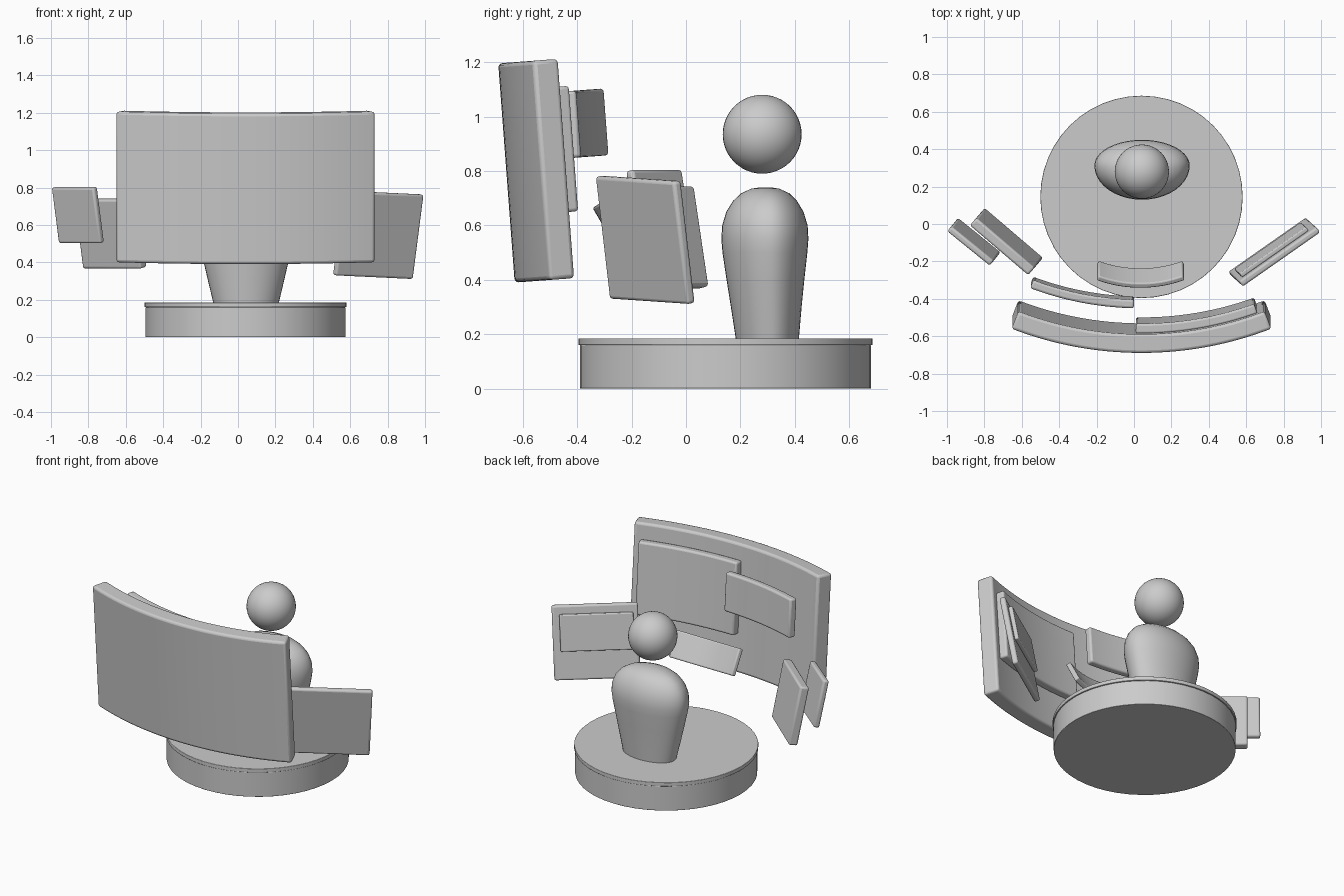
import bpy, bmesh
from math import sin, cos, pi, radians, copysign
from mathutils import Matrix, Vector, Euler

if "Cube" in bpy.data.objects:
    bpy.data.objects.remove(bpy.data.objects["Cube"])


def finish(name, bm, matrix=Matrix(), bevel=0.0):
    bmesh.ops.recalc_face_normals(bm, faces=bm.faces)
    me = bpy.data.meshes.new(name)
    bm.to_mesh(me)
    bm.free()
    ob = bpy.data.objects.new(name, me)
    bpy.context.collection.objects.link(ob)
    ob.matrix_world = matrix
    if bevel:
        m = ob.modifiers.new("bevel", 'BEVEL')
        m.width = bevel
        m.segments = 3
        m.limit_method = 'ANGLE'
        m.angle_limit = radians(40)
    bpy.ops.object.select_all(action='DESELECT')
    ob.select_set(True)
    bpy.context.view_layer.objects.active = ob
    bpy.ops.object.shade_smooth_by_angle(angle=radians(35))
    return ob


def loft(bm, rings, closed=False):
    """Skin a list of point rings; cap the ends unless closed."""
    vs = [[bm.verts.new(p) for p in r] for r in rings]
    n = len(vs[0])
    for a, b in zip(vs, vs[1:]):
        for i in range(n):
            j = (i + 1) % n
            bm.faces.new((a[i], a[j], b[j], b[i]))
    bm.faces.new(vs[0])
    bm.faces.new(vs[-1])


def place(loc, rot):
    return Matrix.Translation(loc) @ Euler([radians(a) for a in rot]).to_matrix().to_4x4()


def curved_panel(name, matrix, arc_r, r_out, r_in, a0, a1, z0, z1, bevel, n=20):
    """Slab bent around an axis that lies arc_r behind the local origin."""
    bm = bmesh.new()
    rings = []
    for i in range(n + 1):
        a = a0 + (a1 - a0) * i / n
        rings.append([(r * sin(a), arc_r - r * cos(a), z)
                      for r, z in ((r_out, z0), (r_in, z0), (r_in, z1), (r_out, z1))])
    loft(bm, rings)
    return finish(name, bm, matrix, bevel)


def flat_panel(name, matrix, size, offset=(0, 0, 0), bevel=0.012):
    bm = bmesh.new()
    bmesh.ops.create_cube(bm, size=1)
    bmesh.ops.scale(bm, vec=size, verts=bm.verts)
    bmesh.ops.translate(bm, vec=offset, verts=bm.verts)
    return finish(name, bm, matrix, bevel)


# round platform with a thin lip
for name, r, z0, z1 in (("platform", 0.535, 0, 0.16), ("platform_lip", 0.541, 0.16, 0.185)):
    bm = bmesh.new()
    bmesh.ops.create_cone(bm, cap_ends=True, segments=48, radius1=r, radius2=r, depth=z1 - z0)
    finish(name, bm, Matrix.Translation((0.04, 0.145, (z0 + z1) / 2)), 0.003)

# figure torso: z, front y, back y, half width
sections = ((0.183, 0.183, 0.415, 0.175), (0.30, 0.165, 0.425, 0.203),
            (0.40, 0.149, 0.435, 0.226), (0.50, 0.134, 0.446, 0.248),
            (0.55, 0.130, 0.450, 0.255), (0.60, 0.133, 0.447, 0.251),
            (0.65, 0.148, 0.432, 0.232), (0.69, 0.173, 0.408, 0.198),
            (0.718, 0.203, 0.38, 0.152), (0.735, 0.24, 0.342, 0.09),
            (0.74, 0.275, 0.31, 0.03))
bm = bmesh.new()
rings = []
for z, yf, yb, hw in sections:
    mid = yf + (yb - yf) * 0.57
    ring = []
    for i in range(40):
        a = 2 * pi * i / 40
        ring.append((0.043 + hw * cos(a),
                     mid + sin(a) * ((yb - mid) if sin(a) > 0 else (mid - yf)), z))
    rings.append(ring)
loft(bm, rings)
finish("figure_torso", bm)

# figure head
bm = bmesh.new()
bmesh.ops.create_uvsphere(bm, u_segments=40, v_segments=24, radius=0.145)
finish("figure_head", bm, Matrix.Translation((0.042, 0.28, 0.935)))

# big curved screen with two concentric inner panels
screen = place((0.04, -0.66, 0.7925), (4.3, 0, 0))
curved_panel("main_screen", screen, 1.92, 1.92, 1.82, -0.37, 0.37, -0.404, 0.404, 0.015, 32)
curved_panel("right_window", screen, 1.92, 1.825, 1.77, -0.017, 0.347, -0.16, 0.302, 0.012)
curved_panel("left_window", screen, 1.92, 1.69, 1.643, -0.36, -0.024, 0.037, 0.283, 0.012)

# small tilted console panel
console = place((0.035, -0.302, 0.593), (30, 0, 0))
curved_panel("console_panel", console, 0.6, 0.6, 0.57, -0.403, 0.403, -0.083, 0.083, 0.008)

# right side screen with its raised window
right = place((0.75, -0.15, 0.547), (9.6, 2.2, 35))
flat_panel("right_side_screen", right, (0.506, 0.036, 0.457))
flat_panel("right_side_window", right, (0.435, 0.026, 0.225), (-0.008, 0.030, 0.065), 0.007)

# left side screens
flat_panel("left_side_screen", place((-0.682, -0.094, 0.555), (11, 0, -40.5)), (0.41, 0.055, 0.376))
flat_panel("left_outer_screen", place((-0.856, -0.095, 0.653), (11.5, 0, -39)), (0.292, 0.036, 0.304))
